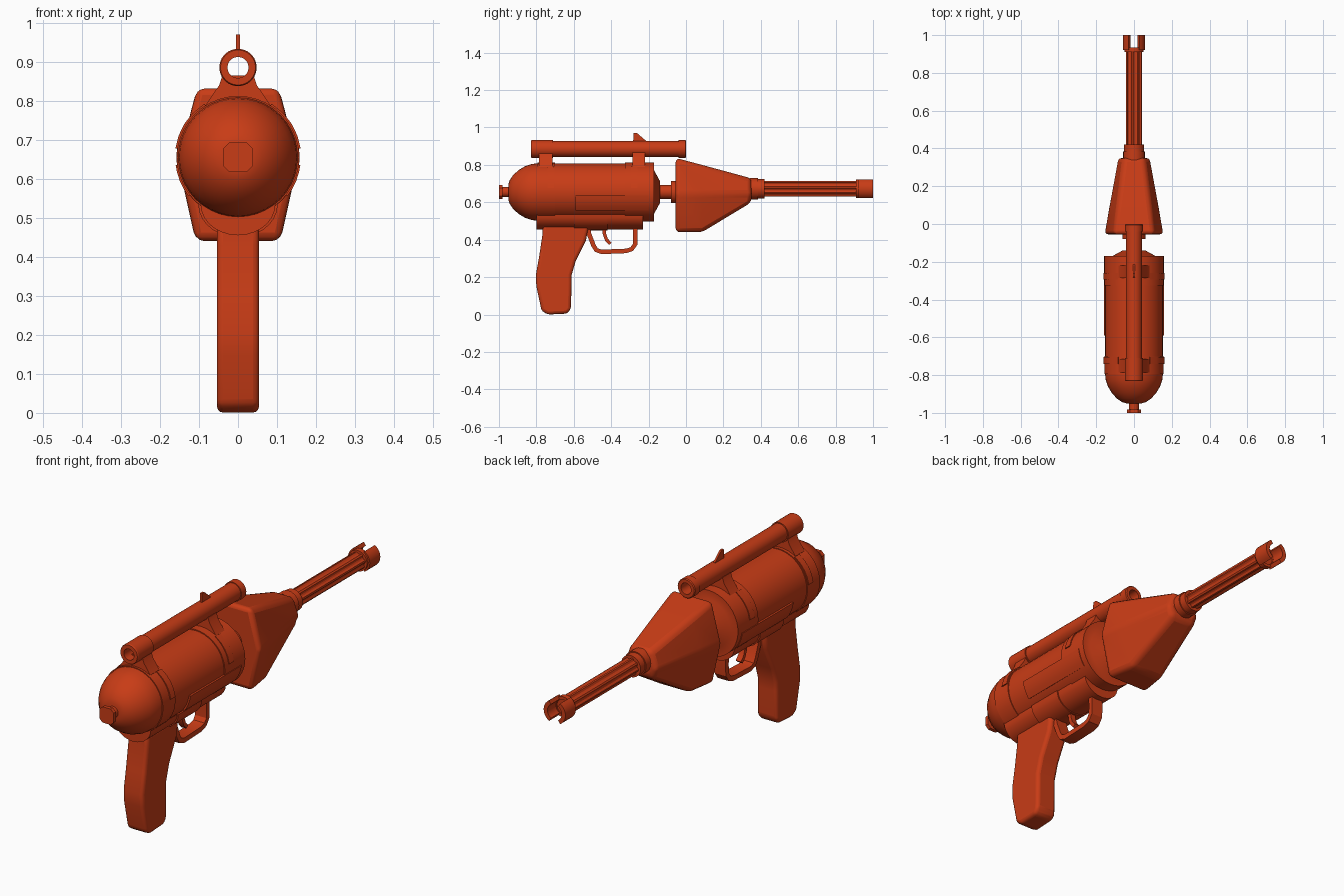
import bpy, bmesh, math
from mathutils import Vector

if "Cube" in bpy.data.objects:
    bpy.data.objects.remove(bpy.data.objects["Cube"])

mat = bpy.data.materials.new("orange_red")
mat.diffuse_color = (0.58, 0.045, 0.008, 1)
mat.use_nodes = True
mat.node_tree.nodes["Principled BSDF"].inputs["Base Color"].default_value = mat.diffuse_color
AXIS = 0.655      # height of the body axis
BORE = 0.672      # height of the barrel axis


def finish(name, bm, bevel=0.0, segs=2, angle=30):
    bmesh.ops.remove_doubles(bm, verts=bm.verts, dist=1e-5)
    bmesh.ops.recalc_face_normals(bm, faces=bm.faces)
    me = bpy.data.meshes.new(name)
    bm.to_mesh(me)
    bm.free()
    ob = bpy.data.objects.new(name, me)
    bpy.context.collection.objects.link(ob)
    me.materials.append(mat)
    if bevel:
        m = ob.modifiers.new("bevel", 'BEVEL')
        m.width, m.segments, m.limit_method = bevel, segs, 'ANGLE'
        m.angle_limit = math.radians(25)
    bpy.ops.object.select_all(action='DESELECT')
    ob.select_set(True)
    bpy.context.view_layer.objects.active = ob
    bpy.ops.object.shade_smooth_by_angle(angle=math.radians(angle))
    return ob


def loft(name, rings, caps=True, closed=False, **kw):
    """Skin a list of equal-length point rings."""
    bm = bmesh.new()
    vs = [[bm.verts.new(p) for p in r] for r in rings]
    n = len(vs[0])
    pairs = list(zip(vs, vs[1:])) + ([(vs[-1], vs[0])] if closed else [])
    for a, b in pairs:
        for i in range(n):
            j = (i + 1) % n
            bm.faces.new((a[i], a[j], b[j], b[i]))
    if caps and not closed:
        bm.faces.new(vs[0])
        bm.faces.new(vs[-1])
    return finish(name, bm, **kw)


def lathe(name, profile, cz, n=32, closed=False, **kw):
    """Turn (y, radius) points about a y-parallel axis at height cz."""
    rings = [[(r * math.cos(2 * math.pi * i / n), y, cz + r * math.sin(2 * math.pi * i / n))
              for i in range(n)] for y, r in profile]
    return loft(name, rings, closed=closed, **kw)


def along_y(name, pts, y0, y1, **kw):
    return loft(name, [[(x, y, z) for x, z in pts] for y in (y0, y1)], **kw)


def along_x(name, pts, x0, x1, **kw):
    return loft(name, [[(x, y, z) for y, z in pts] for x in (x0, x1)], **kw)


# main body with domed rear, straps and coned front
lathe("body", [(-.95, .04), (-.943, .062), (-.925, .09), (-.895, .117), (-.86, .138),
               (-.825, .15), (-.795, .153), (-.795, .157), (-.70, .157), (-.70, .153),
               (-.325, .153), (-.325, .158), (-.17, .158), (-.17, .115), (-.14, .06),
               (-.14, .037), (-.08, .037), (-.08, .06), (-.045, .06)], AXIS, 40)

# rear knob
lathe("knob_stem", [(-.99, .027), (-.94, .027)], AXIS, 16)
c, h = .022, .038
octagon = [(h, -c), (h, c), (c, h), (-c, h), (-h, c), (-h, -c), (-c, -h), (c, -h)]
along_y("knob_plate", [(x, z + AXIS) for x, z in octagon], -1.0, -.982)

# raised side panels
for s, side in ((1, "right"), (-1, "left")):
    arc = [math.radians(a) for a in (-38, -30, -22, -14, -7)]
    pts = [(s * .161 * math.cos(a), AXIS + .161 * math.sin(a)) for a in arc]
    pts += [(s * .145 * math.cos(a), AXIS + .145 * math.sin(a)) for a in reversed(arc)]
    along_y(side + "_panel", pts, -.59, -.20)

# front shroud: six-sided sections tapering towards the barrel
rings = []
for y, top, bot, wt, wm, wb in ((-.055, .837, .44, .108, .158, .112),
                                (.085, .80, .44, .09, .134, .09),
                                (.35, .728, .60, .055, .088, .06)):
    rings.append([(wt, y, top), (wm, y, .645), (wb, y, bot),
                  (-wb, y, bot), (-wm, y, .645), (-wt, y, top)])
loft("shroud", rings, bevel=.022, segs=3)

# fluted barrel with collar
lathe("barrel_collar", [(.34, .057), (.385, .057), (.385, .052), (.42, .052), (.42, .03)], BORE, 24)
flutes = []
for i in range(32):
    a = 2 * math.pi * (i + .5) / 32
    r = .042 if i % 4 < 2 else .035
    flutes.append((r * math.cos(a), BORE + r * math.sin(a)))
along_y("barrel", flutes, .40, .93)

# slotted muzzle
lathe("muzzle_ring", [(.91, .036), (.91, .05), (.935, .05), (.935, .036)], BORE, 24, closed=True)
for s, side in ((1, "right"), (-1, "left")):
    arc = [math.radians(a) for a in range(-60, 61, 12)]
    pts = [(s * .058 * math.cos(a), BORE + .057 * math.sin(a)) for a in arc]
    pts += [(s * .038 * math.cos(a), BORE + .038 * math.sin(a)) for a in reversed(arc)]
    along_y(side + "_muzzle_jaw", pts, .92, 1.0)

# open scope tube
lathe("scope", [(-.83, .027), (-.83, .045), (-.825, .048), (-.71, .048), (-.71, .043),
                (-.21, .043), (-.21, .043), (-.04, .043), (-.04, .047), (-.004, .047),
                (0, .043), (0, .027)], .885, 24, closed=True)

# scope mounts with legs hugging the body
for name, y0, y1 in (("rear", -.785, -.715), ("front", -.285, -.22)):
    along_y(name + "_mount", [(-.04, .865), (.04, .865), (.048, .84), (.082, .79),
                              (.07, .77), (-.07, .77), (-.082, .79), (-.048, .84)], y0, y1)
    for s, side in ((1, "right"), (-1, "left")):
        arc = [math.radians(a) for a in (8, 20, 32, 44, 58)]
        pts = [(s * .162 * math.cos(a), AXIS + .162 * math.sin(a)) for a in arc]
        pts += [(s * .145 * math.cos(a), AXIS + .145 * math.sin(a)) for a in reversed(arc)]
        ym = y0 + .045 if name == "rear" else y0 - .01
        along_y(name + "_" + side + "_mount_leg", pts, ym, ym + .035)

# sight fin
along_x("sight_fin", [(-.283, .915), (-.28, .97), (-.262, .97), (-.215, .93), (-.215, .915)],
        -.005, .005)


# rounded under-frame and its wider middle
def trough(rx, rz, cz=.535):
    return [(rx * math.cos(a), cz + rz * math.sin(a))
            for a in (math.pi + math.pi * i / 14 for i in range(15))]


along_y("under_frame", trough(.096, .08), -.80, -.23)
along_y("under_frame_middle", trough(.102, .085), -.60, -.42)

# grip
along_x("grip", [(-.765, .48), (-.767, .43), (-.785, .31), (-.803, .21), (-.80, .15),
                 (-.772, .02), (-.74, .0), (-.635, .005), (-.615, .03), (-.612, .17),
                 (-.612, .21), (-.59, .285), (-.535, .395), (-.52, .48)],
        -.054, .054, bevel=.018, segs=3)


# swept strips for guard and trigger
def strip(name, path, thick, half):
    pts = [Vector(p) for p in path]
    rings = []
    for i, p in enumerate(pts):
        d = (pts[min(i + 1, len(pts) - 1)] - pts[max(i - 1, 0)]).normalized()
        n = Vector((-d.y, d.x)) * thick / 2
        a, b = p + n, p - n
        rings.append([(half, *a), (half, *b), (-half, *b), (-half, *a)])
    loft(name, rings)


strip("trigger_guard", [(-.525, .47), (-.518, .43), (-.495, .37), (-.48, .345), (-.45, .335),
                        (-.32, .34), (-.29, .35), (-.272, .375), (-.27, .42), (-.272, .47)],
      .024, .03)
strip("trigger", [(-.44, .47), (-.436, .43), (-.425, .40), (-.405, .378)], .018, .014)
